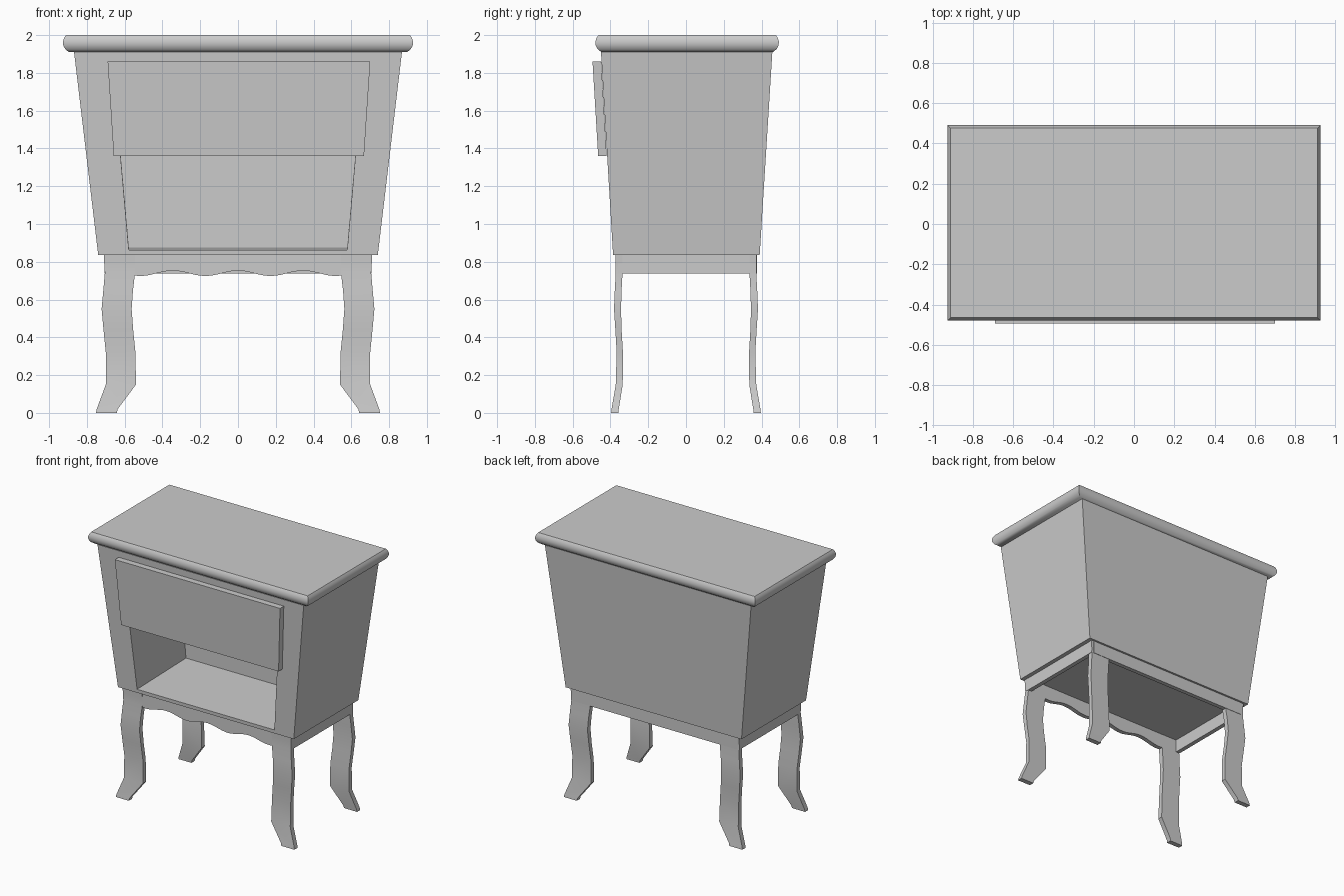
import bpy, bmesh, math

if "Cube" in bpy.data.objects:
    bpy.data.objects.remove(bpy.data.objects["Cube"])


def finish(name, bm, angle=30):
    bmesh.ops.recalc_face_normals(bm, faces=bm.faces)
    mesh = bpy.data.meshes.new(name)
    bm.to_mesh(mesh)
    bm.free()
    ob = bpy.data.objects.new(name, mesh)
    bpy.context.collection.objects.link(ob)
    bpy.ops.object.select_all(action='DESELECT')
    ob.select_set(True)
    bpy.context.view_layer.objects.active = ob
    bpy.ops.object.shade_smooth_by_angle(angle=math.radians(angle))
    return ob


def loft(rings):
    """Skin four-sided (or larger) closed rings and cap both ends."""
    bm = bmesh.new()
    loops = [[bm.verts.new(p) for p in r] for r in rings]
    n = len(loops[0])
    for a, b in zip(loops, loops[1:]):
        for i in range(n):
            j = (i + 1) % n
            bm.faces.new((a[i], a[j], b[j], b[i]))
    bm.faces.new(loops[0][::-1])
    bm.faces.new(loops[-1])
    return bm


def rect(x0, x1, y0, y1, z):
    return [(x0, y0, z), (x1, y0, z), (x1, y1, z), (x0, y1, z)]


# Table top with a rounded edge
edge = [(1.91, .032), (1.925, .013), (1.945, .002), (1.965, 0), (1.985, .006), (2.0, .016)]
finish("top", loft([rect(-.927 + d, .927 - d, -.48 + d, .492 - d, z) for z, d in edge]), 40)

# Tapered body with an open compartment in the front
bm = loft([rect(-.74, .74, -.386, .39, .835), rect(-.868, .868, -.45, .457, 1.91)])
bm.normal_update()
bm.faces.ensure_lookup_table()
front = min(bm.faces, key=lambda f: f.calc_center_median().y)
bmesh.ops.inset_region(bm, faces=[front], thickness=.05)


def front_y(z):
    return -.386 - .064 * (z - .835) / 1.075


for v in front.verts:
    s = 1 if v.co.x > 0 else -1
    z, x = (1.83, .663) if v.co.z > 1.4 else (.862, .578)
    v.co = (s * x, front_y(z), z)
res = bmesh.ops.extrude_discrete_faces(bm, faces=[front])
for v in res["faces"][0].verts:
    v.co.y = .2
    v.co.z += .013
finish("body", bm)

# Overlaid drawer front, leaning with the body
finish("drawer_front", loft([rect(-.658, .667, -.465, -.42, 1.36),
                             rect(-.69, .70, -.495, -.449, 1.86)]))

# Aprons: straight at sides and back, scalloped in front
for s, side in ((-1, "left"), (1, "right")):
    a, b = sorted((s * .675, s * .708))
    finish("apron_" + side, loft([rect(a, b, -.36, .37, .738), rect(a, b, -.36, .37, .837)]))
finish("apron_back", loft([rect(-.69, .69, .342, .375, .738), rect(-.69, .69, .342, .375, .837)]))
rings = []
for i in range(49):
    x = -.6 + 1.2 * i / 48
    z = .739 + .014 * math.cos(2 * math.pi * x / .345)
    rings.append([(x, -.37, z), (x, -.337, z), (x, -.337, .837), (x, -.37, .837)])
finish("apron_front", loft(rings), 40)

# Curved flat legs: z, inner x, outer x, inner y, outer y
profile = [(0, .642, .752, .358, .396), (.02, .637, .748, .356, .394),
           (.15, .54, .70, .335, .372), (.32, .543, .70, .334, .367),
           (.44, .555, .712, .341, .374), (.55, .563, .722, .344, .381),
           (.65, .556, .713, .341, .377), (.74, .545, .705, .336, .372),
           (.79, .545, .708, .336, .372), (.837, .545, .71, .336, .374)]
for sx, nx in ((-1, "left"), (1, "right")):
    for sy, ny in ((-1, "front"), (1, "back")):
        finish(f"{ny}_{nx}_leg", loft([rect(sx * xi, sx * xo, sy * yi, sy * yo, z)
                                       for z, xi, xo, yi, yo in profile]), 25)
